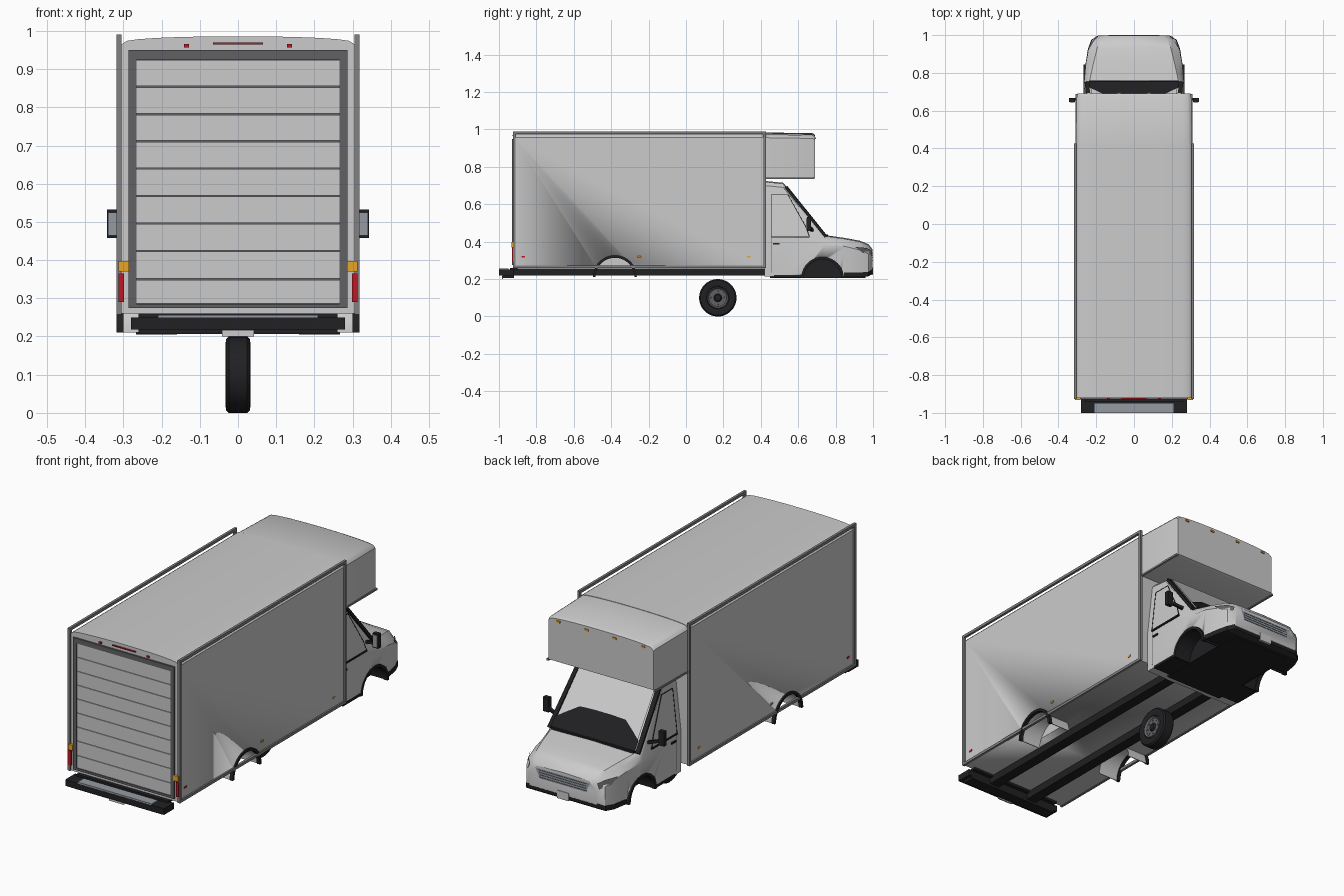
import bpy, bmesh, math
from mathutils import Vector, Matrix

if "Cube" in bpy.data.objects:
    bpy.data.objects.remove(bpy.data.objects["Cube"])


def mat(name, r, g, b):
    m = bpy.data.materials.new(name)
    m.diffuse_color = (r, g, b, 1)
    m.use_nodes = True
    m.node_tree.nodes["Principled BSDF"].inputs["Base Color"].default_value = m.diffuse_color
    return m


BLACK = mat("black_plastic", .015, .015, .017)
DARK = mat("dark_grey", .12, .12, .13)
TRIM = mat("trim_grey", .22, .22, .23)
WHITE = mat("cab_white", .85, .85, .85)
GLASS = mat("glass", .55, .56, .57)
STEEL = mat("steel", .3, .33, .37)
RED = mat("red_lens", .5, .01, .02)
AMBER = mat("amber_lens", .8, .38, .02)


def make(name, verts, faces, m=None, smooth=False):
    me = bpy.data.meshes.new(name)
    me.from_pydata([tuple(v) for v in verts], [], faces)
    bm = bmesh.new()
    bm.from_mesh(me)
    bmesh.ops.recalc_face_normals(bm, faces=bm.faces)
    bm.to_mesh(me)
    bm.free()
    ob = bpy.data.objects.new(name, me)
    bpy.context.collection.objects.link(ob)
    if m:
        me.materials.append(m)
    if smooth:
        bpy.ops.object.select_all(action='DESELECT')
        ob.select_set(True)
        bpy.context.view_layer.objects.active = ob
        bpy.ops.object.shade_smooth_by_angle(angle=math.radians(30))
    return ob


def loft(name, rings, m=None, smooth=False, caps=True):
    n, k = len(rings[0]), len(rings)
    verts = [p for r in rings for p in r]
    faces = [(i*n+j, i*n+(j+1) % n, (i+1)*n+(j+1) % n, (i+1)*n+j)
             for i in range(k-1) for j in range(n)]
    if caps:
        faces += [tuple(range(n)), tuple(range((k-1)*n, k*n))]
    return make(name, verts, faces, m, smooth)


def box(name, x0, x1, y0, y1, z0, z1, m=None):
    return loft(name, [[(x0, y0, z), (x1, y0, z), (x1, y1, z), (x0, y1, z)] for z in (z0, z1)], m)


def boxes(name, x0, x1, y0, y1, z0, z1, m=None):
    for s, side in ((1, "right"), (-1, "left")):
        box(f"{name}_{side}", s*x0, s*x1, y0, y1, z0, z1, m)


def bar(name, a, b, w, h, m):
    a, b = Vector(a), Vector(b)
    q = (b-a).to_track_quat('Z', 'Y')
    c = [q @ Vector((i*w/2, j*h/2, 0)) for i, j in ((-1, -1), (1, -1), (1, 1), (-1, 1))]
    return loft(name, [[p+v for v in c] for p in (a, b)], m)


def arch(name, y, z, r0, r1, x0, x1, m=None):
    ang = [math.pi*i/20 for i in range(21)]
    prof = [(r1*math.cos(a), r1*math.sin(a)) for a in ang]
    prof += [(r0*math.cos(a), r0*math.sin(a)) for a in reversed(ang)]
    for s, side in ((1, "right"), (-1, "left")):
        loft(f"{name}_{side}", [[(s*x, y+p, z+q) for p, q in prof] for x in (x0, x1)], m, True)


def lathe(name, prof, centre, m, n=40):
    # revolve (x, radius) pairs around the x axis
    rings = [[Vector(centre)+Vector((x, r*math.cos(2*math.pi*i/n), r*math.sin(2*math.pi*i/n)))
              for i in range(n)] for x, r in prof]
    return loft(name, rings, m, True)


def cut_wells(ob, y, z, r, x0, x1):
    cutters = [lathe("well_cutter", [(s*x0, r), (s*x1, r)], (0, y, z), None) for s in (1, -1)]
    for c in cutters:
        c.hide_render = True
        md = ob.modifiers.new("well", 'BOOLEAN')
        md.operation, md.object, md.solver = 'DIFFERENCE', c, 'EXACT'
    dg = bpy.context.evaluated_depsgraph_get()
    ob.data = bpy.data.meshes.new_from_object(ob.evaluated_get(dg))
    ob.modifiers.clear()
    for c in cutters:
        bpy.data.objects.remove(c)


def box_section(w, y, z0, edge, top):
    roof = [(w*.97*math.cos(math.pi*i/12), edge+(top-edge)*math.sin(math.pi*i/12)**.8 if 0 < i < 12 else edge)
            for i in range(13)]
    return [(-w, y, z0), (w, y, z0), (w, y, edge-.01)] + [(x, y, z) for x, z in roof] + [(-w, y, edge-.01)]


# cargo box with arched roof, and the overhang above the cab
cargo = loft("cargo_box", [box_section(.31, y, .26, .968, .986) for y in (-.92, .42)], None, True)
cut_wells(cargo, -.38, .21, .112, .19, .35)
loft("cab_overhang", [box_section(w, y, z, e, t) for y, w, z, e, t in
     ((.42, .308, .738, .966, .984), (.675, .303, .738, .962, .98), (.69, .298, .745, .955, .972))], None, True)
boxes("overhang_lower_trim", .298, .309, .42, .688, .735, .745, TRIM)

# rail frames round the side walls
for z, nm in ((.265, "bottom"), (.983, "top")):
    boxes(f"side_rail_{nm}", .305, .318, -.925, .426, z-.007, z+.007, TRIM)
for y, nm in ((-.919, "rear"), (.42, "front")):
    boxes(f"side_post_{nm}", .305, .318, y-.007, y+.007, .26, .99, TRIM)

# roller door and its frame
edges = [.285, .35, .424, .496, .568, .64, .711, .782, .854, .925]
for i in range(9):
    box(f"door_slat_{i+1}", -.266, .266, -.926, -.915, edges[i]+.0015, edges[i+1]-.0015)
box("door_backing", -.27, .27, -.922, -.91, .28, .93, DARK)
boxes("door_frame_side", .266, .287, -.929, -.91, .278, .95, DARK)
box("door_frame_top", -.287, .287, -.929, -.91, .925, .95, DARK)
box("door_frame_sill", -.287, .287, -.929, -.91, .274, .285, DARK)

# rear and marker lights
box("high_brake_light", -.066, .066, -.927, -.915, .965, .97, RED)
boxes("rear_red_marker", .128, .142, -.926, -.915, .957, .966, RED)
boxes("rear_indicator", .285, .313, -.933, -.915, .37, .398, AMBER)
boxes("rear_lamp", .298, .313, -.93, -.915, .29, .365, RED)
for y, m in ((-.87, RED), (-.25, AMBER), (.335, AMBER)):
    boxes("side_marker", .308, .313, y-.009, y+.009, .315, .324, m)
for x in (.08, .24):
    boxes("roof_marker", x-.01, x+.01, .68, .695, .948, .957, AMBER)

# chassis, rear bumper and step
boxes("chassis_rail", .09, .145, -.93, .5, .218, .256, BLACK)
box("rear_bumper", -.28, .28, -1, -.92, .218, .25, BLACK)
box("bumper_step", -.21, .21, -1, -.95, .248, .256, STEEL)
box("bumper_underside", -.26, .26, -.98, -.92, .206, .22, BLACK)
box("bumper_mount", -.26, .26, -.94, -.9, .248, .26, BLACK)
box("rear_plate", -.042, .042, -.985, -.978, .2, .217, GLASS)

# rear wheel arches
arch("rear_arch_flare", -.38, .21, .104, .117, .3, .318, BLACK)
arch("rear_arch_liner", -.38, .21, .109, .113, .19, .306)

# cab shell: y, half width, shoulder half width, bottom, belt, top
stations = [(.42, .265, .235, .215, .43, .72), (.52, .265, .235, .215, .43, .71),
            (.745, .265, .258, .215, .385, .43), (.85, .255, .235, .215, .375, .415),
            (.93, .24, .215, .215, .355, .4), (.975, .222, .195, .22, .335, .382),
            (.997, .19, .17, .245, .31, .355)]
rings = []
for y, w, wt, zb, belt, zt in stations:
    half = [(w, zb), (w, belt), (wt, zt-.02), (wt-.02, zt)]
    prof = half + [(0, zt+.005)] + [(-x, z) for x, z in reversed(half)]
    rings.append([(x, y, z) for x, z in prof])
cab = loft("cab_shell", rings, WHITE, True)
cut_wells(cab, .73, .205, .108, .165, .35)
arch("front_arch_flare", .73, .205, .1, .114, .245, .267, BLACK)
arch("front_arch_liner", .73, .205, .104, .109, .16, .25, BLACK)
arch("front_well_inner", .73, .205, .001, .107, .162, .17, BLACK)


def on_screen(x, t):
    # point just off the windscreen, t from bottom to top
    return (x, .745-.225*t+.007, .434+.277*t+.006)


# windscreen, dashboard and pillars
make("windscreen", [on_screen(*p) for p in ((-.232, .02), (.232, .02), (.212, .95), (-.212, .95))], [(0, 1, 2, 3)], GLASS)
dash = [(.24, 0), (.237, .14), (.19, .24), (.13, .36), (.05, .37)]
dash += [(-x, t) for x, t in reversed(dash)]
make("dashboard", [Vector(on_screen(*p))+Vector((0, .003, .002)) for p in dash], [tuple(range(10))], BLACK)
bar("wiper_cowl", (-.235, .752, .434), (.235, .752, .434), .016, .01, BLACK)
for s, side in ((1, "right"), (-1, "left")):
    bar(f"pillar_{side}", (s*.226, .535, .693), (s*.25, .748, .428), .022, .014, BLACK)

    def door(y, z, off=.003):
        return (s*(.265-.03*max(0, z-.43)/.26+off), y, z)
    win = [(.455, .425), (.66, .425), (.64, .48), (.545, .65), (.455, .65)]
    make(f"side_window_{side}", [door(*p) for p in win], [tuple(range(5))], GLASS)
    for i in range(5):
        th = .008 if i == 0 else .003
        bar(f"window_seal_{side}_{i}", door(*win[i]), door(*win[(i+1) % 5]), th, th, BLACK)
    bar(f"door_seam_{side}", door(.455, .42, 0), door(.455, .235, 0), .003, .003, DARK)
    box(f"door_handle_{side}", s*.262, s*.271, .465, .5, .385, .394, BLACK)
    # mirrors
    box(f"mirror_housing_{side}", s*.312, s*.343, .646, .668, .458, .532, BLACK)
    box(f"mirror_glass_{side}", s*.316, s*.34, .642, .647, .465, .525, STEEL)
    bar(f"mirror_arm_{side}", (s*.255, .675, .46), (s*.325, .657, .48), .014, .014, BLACK)
    # headlights
    make(f"headlight_{side}", [(s*x, y, z) for x, y, z in
         ((.249, .905, .372), (.238, .945, .34), (.203, .994, .325), (.19, .992, .352), (.215, .966, .366))],
         [(0, 1, 2, 3, 4)], DARK)

# grille, front lip, plate and underbody
make("grille", [(-.155, .9985, .345), (.155, .9985, .345), (.13, .9985, .295), (-.13, .9985, .295)], [(0, 1, 2, 3)], STEEL)
for i in range(4):
    box(f"grille_slat_{i+1}", -.135, .135, .995, 1, .3+i*.012, .303+i*.012, DARK)
box("front_plate", -.033, .033, .99, 1, .222, .262, WHITE)
loft("front_lip", [[(-x, y, z), (x, y, z), (x, y, z+.025), (-x, y, z+.025)] for x, y, z in
     ((.257, .845, .21), (.243, .93, .21), (.226, .975, .214), (.193, .996, .228))], BLACK)
box("cab_underbody", -.165, .165, .45, .96, .207, .222, BLACK)
boxes("cab_sill", .16, .267, .47, .62, .209, .222, BLACK)

# single wheel under the floor
C = (0, .17, .1)
lathe("tyre", [(-.02, .055), (-.028, .06), (-.033, .08), (-.031, .093), (-.024, .1), (.024, .1),
               (.031, .093), (.033, .08), (.028, .06), (.02, .055)], C, BLACK)
lathe("rim", [(-.022, .058), (-.03, .055), (-.02, .047), (-.01, .03), (.01, .03), (.014, .044),
              (.024, .048), (.03, .055), (.022, .058)], C, DARK)
lathe("rim_ring", [(.008, .041), (.021, .041), (.021, .031), (.008, .031)], C, STEEL)
lathe("hub", [(-.028, .018), (.024, .022), (.03, .016)], C, BLACK, 20)
for i in range(8):
    a = i*math.pi/4
    lathe(f"wheel_bolt_{i+1}", [(.018, .004), (.026, .003)],
          (0, C[1]+.036*math.cos(a), C[2]+.036*math.sin(a)), DARK, 6)
